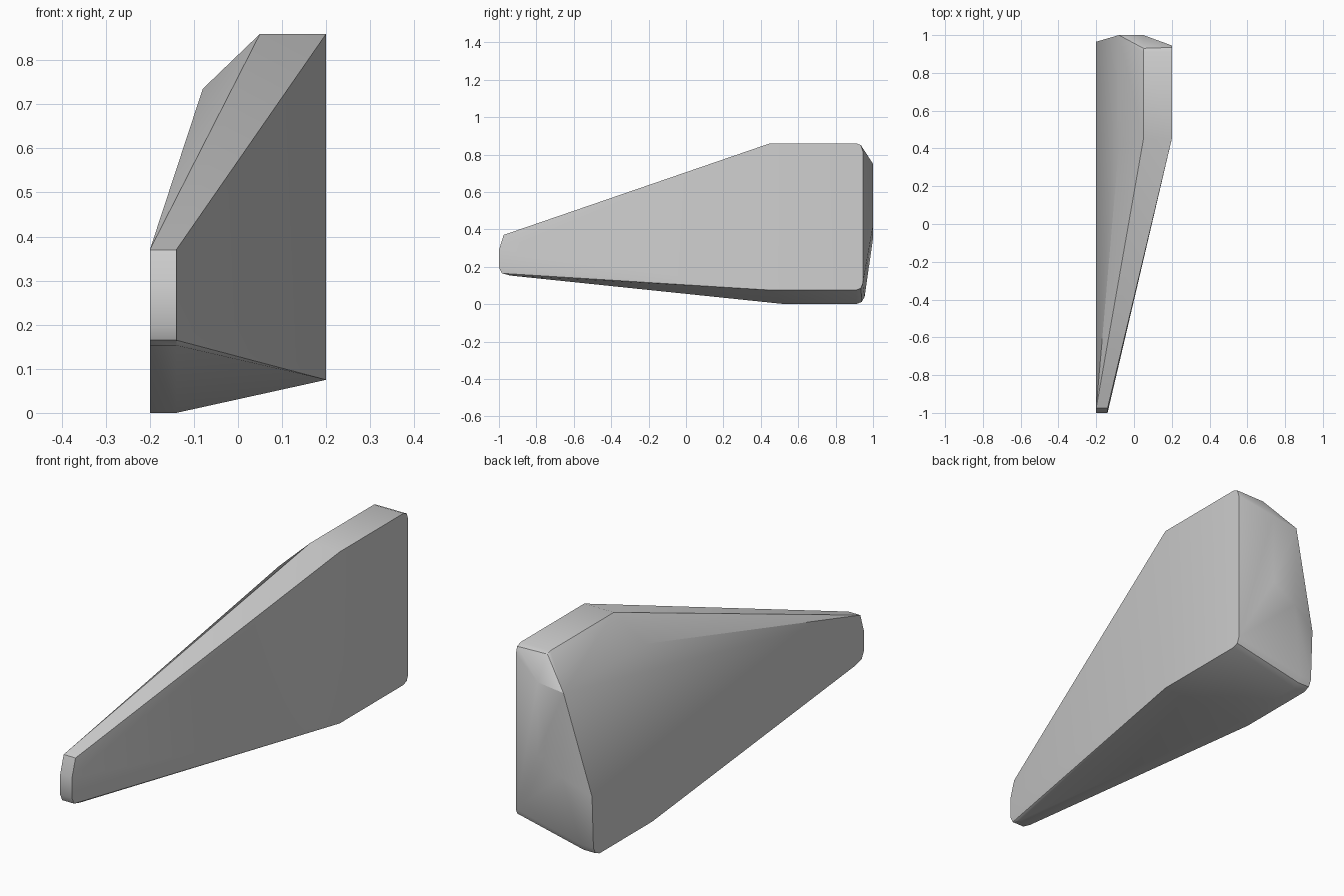
import bpy, bmesh, math

cube = bpy.data.objects.get("Cube")
if cube:
    bpy.data.objects.remove(cube, do_unlink=True)

LEFT, INNER, RIGHT = -0.2, -0.14, 0.2


def extrude(profile, *xs):
    """Repeat a (y, z) profile at each x."""
    return [(x, y, z) for x in xs for y, z in profile]


# Narrow rounded nose
nose = extrude([(-0.975, 0.37), (-1, 0.29), (-1, 0.195),
                (-0.985, 0.165), (-0.94, 0.153)], LEFT, INNER)

# Flat underside with a rounded rear lip
keel = extrude([(0.53, 0), (0.91, 0), (0.94, 0.012), (0.955, 0.04)], LEFT, INNER)

# Tall flat flank with rounded rear corners
flank = extrude([(0.45, 0.86), (0.91, 0.86), (0.935, 0.85), (0.945, 0.82),
                 (0.945, 0.11), (0.935, 0.085), (0.91, 0.075), (0.45, 0.075)], RIGHT)

# Roof edge, sloping shoulder and lower side corner
roof = extrude([(0.45, 0.86), (0.91, 0.86), (0.93, 0.852)], 0.05)
shoulder = extrude([(0.41, 0.735), (1, 0.735)], -0.08)
side_corner = [(LEFT, 0.965, 0.28)]

# Small flat panel at the rear
rear = extrude([(1, 0.75), (1, 0.42)], 0.05) + [(-0.07, 1, 0.35)]

# Faceted shell around all the sections
bm = bmesh.new()
for co in nose + keel + flank + roof + shoulder + side_corner + rear:
    bm.verts.new(co)
hull = bmesh.ops.convex_hull(bm, input=bm.verts[:])
spare = {g for g in hull["geom_interior"] + hull["geom_unused"]
         if isinstance(g, bmesh.types.BMVert) and g.is_valid}
bmesh.ops.delete(bm, geom=list(spare), context="VERTS")
bmesh.ops.dissolve_limit(bm, angle_limit=math.radians(0.5),
                         verts=bm.verts[:], edges=bm.edges[:])
bmesh.ops.recalc_face_normals(bm, faces=bm.faces[:])

mesh = bpy.data.meshes.new("wedge_body")
bm.to_mesh(mesh)
bm.free()
body = bpy.data.objects.new("wedge_body", mesh)
bpy.context.collection.objects.link(body)

# Plain grey finish
grey = bpy.data.materials.new("plain_grey")
grey.use_nodes = True
color = (0.62, 0.62, 0.62, 1)
grey.diffuse_color = color
grey.node_tree.nodes["Principled BSDF"].inputs["Base Color"].default_value = color
mesh.materials.append(grey)

# Soft shading with crisp main edges
bpy.ops.object.select_all(action="DESELECT")
body.select_set(True)
bpy.context.view_layer.objects.active = body
bpy.ops.object.shade_smooth_by_angle(angle=math.radians(30))
